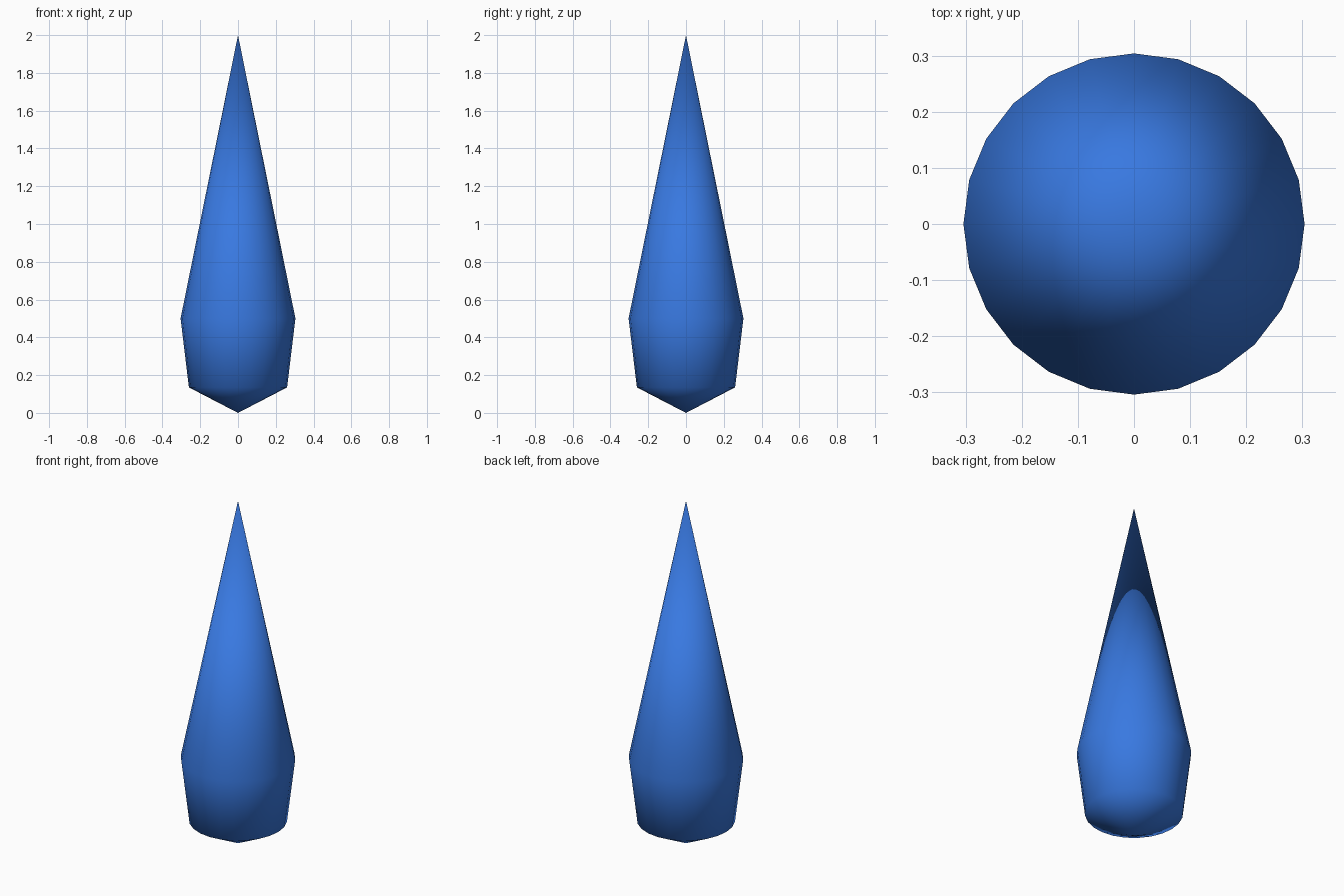
import bpy, bmesh, math

if "Cube" in bpy.data.objects:
    bpy.data.objects.remove(bpy.data.objects["Cube"])

SIDES = 24
MID_RINGS = [(0.26, 0.135), (0.304, 0.5)]  # (radius, height) of the profile corners

bm = bmesh.new()
bottom = bm.verts.new((0, 0, 0))
tip = bm.verts.new((0, 0, 2))

# Two rings of the lathed body
rings = []
for r, z in MID_RINGS:
    rings.append([bm.verts.new((r * math.cos(math.tau * i / SIDES),
                                r * math.sin(math.tau * i / SIDES), z))
                  for i in range(SIDES)])

# Shallow base cone, flared wall and long upper cone
low, high = rings
for i in range(SIDES):
    j = (i + 1) % SIDES
    bm.faces.new((bottom, low[j], low[i]))
    bm.faces.new((low[i], low[j], high[j], high[i]))
    bm.faces.new((high[i], high[j], tip))
for f in bm.faces:
    f.smooth = True

mesh = bpy.data.meshes.new("spike")
bm.to_mesh(mesh)
bm.free()
spike = bpy.data.objects.new("spike", mesh)
bpy.context.collection.objects.link(spike)

# Blue surface
blue = bpy.data.materials.new("blue")
blue.diffuse_color = (0.04, 0.19, 0.75, 1)
blue.use_nodes = True
blue.node_tree.nodes["Principled BSDF"].inputs["Base Color"].default_value = blue.diffuse_color
mesh.materials.append(blue)
